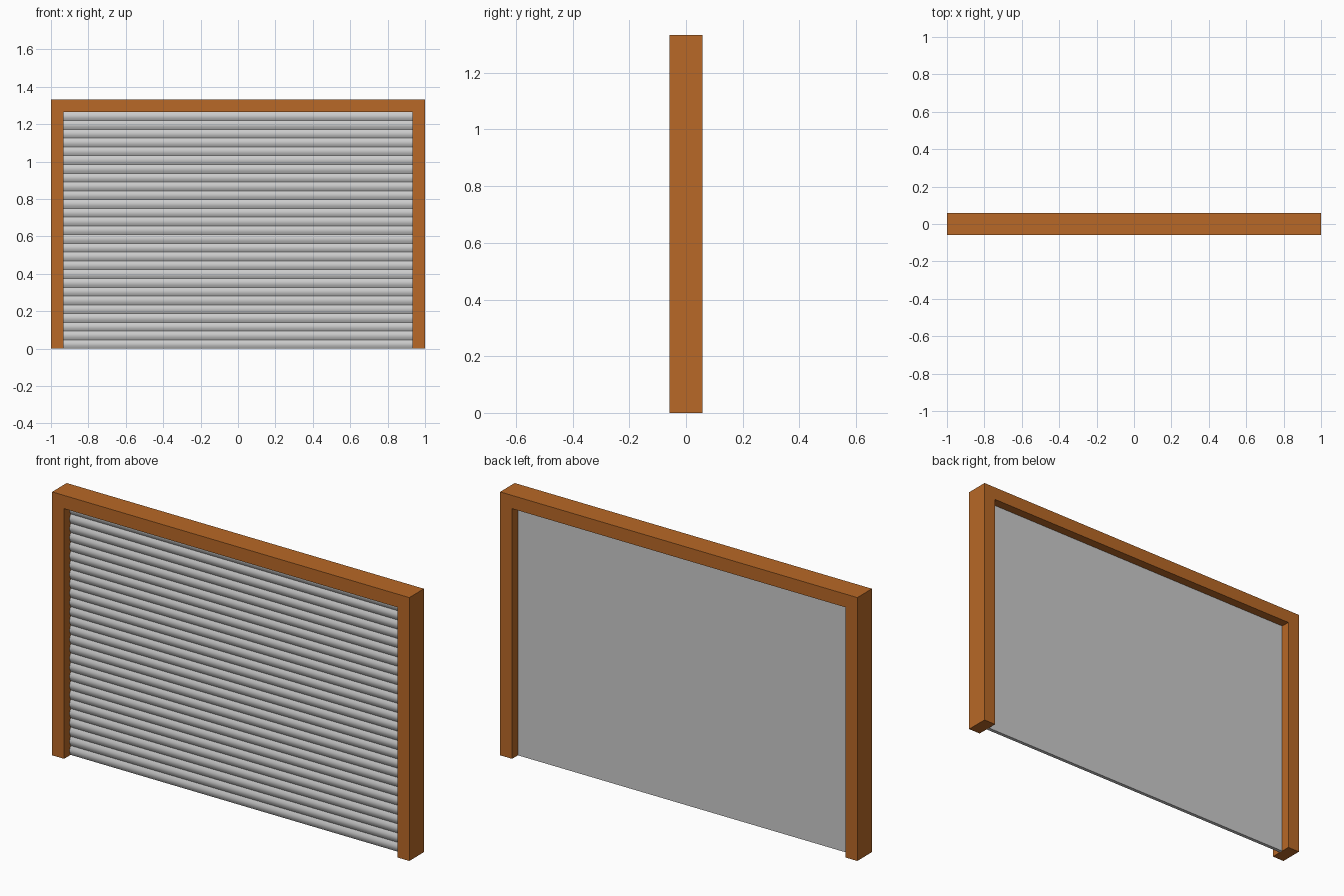
import bpy, math

if "Cube" in bpy.data.objects:
    bpy.data.objects.remove(bpy.data.objects["Cube"])

W, H, D = 1.0, 1.333, 0.0585      # outer half width, height, half depth
T = 0.067                         # frame bar width
SLATS = 27


def extrude(name, profile, to_a, to_b):
    """Prism between two copies of a closed profile."""
    n = len(profile)
    verts = [to_a(*p) for p in profile] + [to_b(*p) for p in profile]
    faces = [tuple(range(n)), tuple(reversed(range(n, 2 * n)))]
    faces += [((i + 1) % n, i, n + i, n + (i + 1) % n) for i in range(n)]
    mesh = bpy.data.meshes.new(name)
    mesh.from_pydata(verts, [], faces)
    obj = bpy.data.objects.new(name, mesh)
    bpy.context.collection.objects.link(obj)
    return obj


# Door frame: one upside-down U, extruded through its depth
iw, ih = W - T, H - T
u = [(-W, 0), (-iw, 0), (-iw, ih), (iw, ih), (iw, 0), (W, 0), (W, H), (-W, H)]
frame = extrude("door_frame", u, lambda x, z: (x, -D, z), lambda x, z: (x, D, z))
mat = bpy.data.materials.new("orange_paint")
mat.diffuse_color = (0.48, 0.14, 0.02, 1)
mat.use_nodes = True
mat.node_tree.nodes["Principled BSDF"].inputs["Base Color"].default_value = mat.diffuse_color
frame.data.materials.append(mat)

# Roller shutter: flat back, row of rounded slats on the front
back, valley, bulge, steps = 0.012, -0.006, 0.008, 6
pitch = ih / SLATS
profile = [(back, ih), (back, 0)]
for i in range(SLATS * steps + 1):
    a = math.pi * (i % steps) / steps
    profile.append((valley - bulge * math.sin(a), i * pitch / steps))
shutter = extrude("roller_shutter", profile,
                  lambda y, z: (iw, y, z), lambda y, z: (-iw, y, z))

# Smooth each slat but keep the grooves and borders crisp
bpy.context.view_layer.objects.active = shutter
shutter.select_set(True)
bpy.ops.object.shade_smooth_by_angle(angle=math.radians(35))
